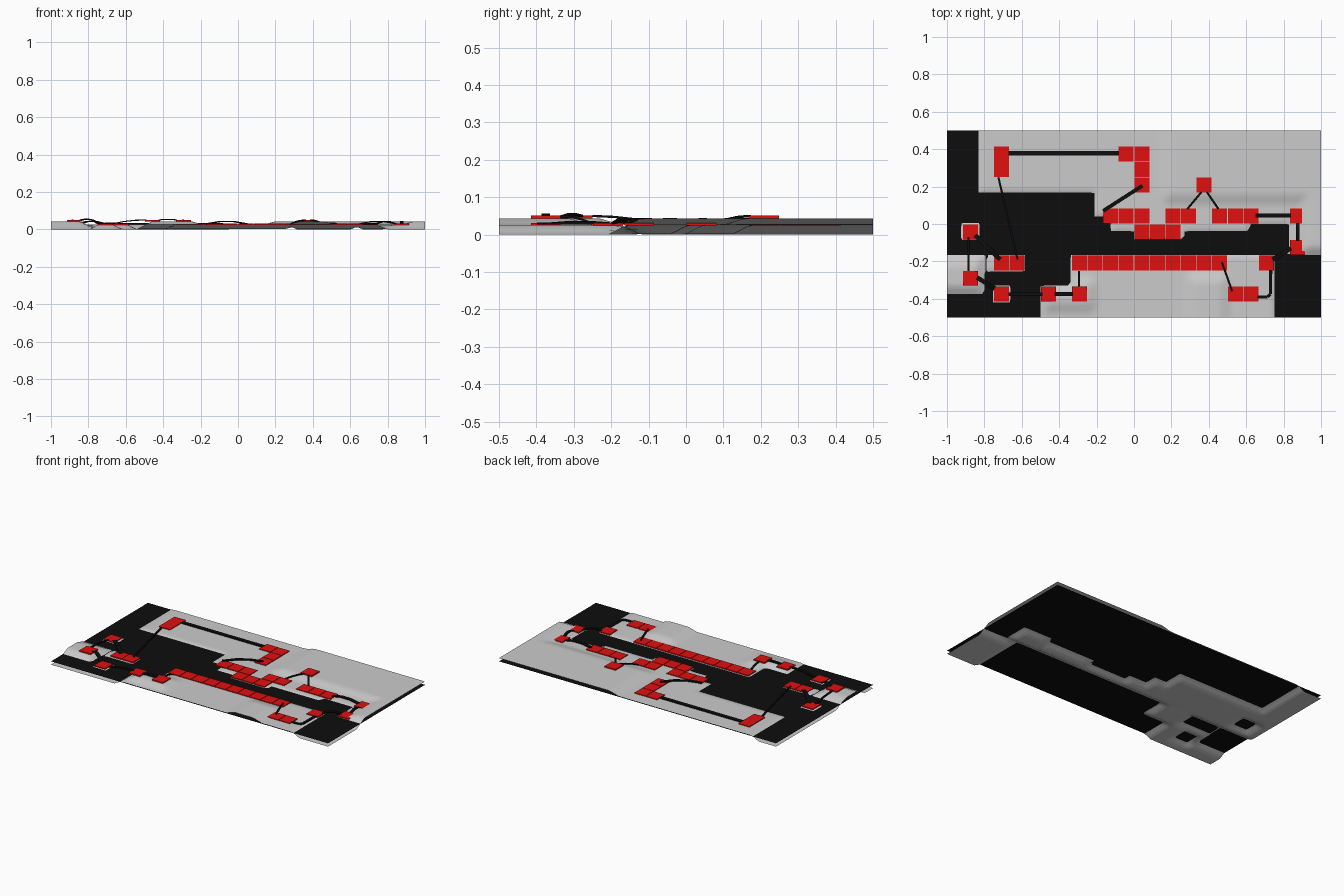
import bpy, bmesh, math
from mathutils import Vector

if "Cube" in bpy.data.objects:
    bpy.data.objects.remove(bpy.data.objects["Cube"])

WATER_Z, LOW, HIGH = 0.0215, 0.026, 0.043


def material(name, col):
    m = bpy.data.materials.new(name)
    m.diffuse_color = (*col, 1)
    m.use_nodes = True
    m.node_tree.nodes["Principled BSDF"].inputs["Base Color"].default_value = m.diffuse_color
    return m


BLACK = material("black", (0.004, 0.004, 0.004))
RED = material("red", (0.75, 0.005, 0.005))


def finish(bm, name, mat=None):
    me = bpy.data.meshes.new(name)
    bm.to_mesh(me)
    bm.free()
    ob = bpy.data.objects.new(name, me)
    bpy.context.collection.objects.link(ob)
    if mat:
        me.materials.append(mat)
    return ob


def rect_dist(x, y, r):
    # signed distance to a rectangle (x0, x1, y0, y1), negative inside
    dx, dy = max(r[0] - x, x - r[1]), max(r[2] - y, y - r[3])
    return math.hypot(max(dx, 0), max(dy, 0)) + min(max(dx, dy), 0)


# Areas below the black water sheet, islands inside them, raised ground
water = [(-1.2, -.833, -.165, .7), (-1.2, -.21, -.165, .167), (-.4, -.125, -.165, .04),
         (-.3, 0, -.165, -.04), (-.2, .3, -.165, -.083), (.27, .65, -.165, -.04),
         (.62, .83, -.165, 0), (.75, 1.2, -.7, -.165), (-1.2, -.5, -.7, -.375),
         (-.8, -.5, -.5, -.1), (-.6, -.34, -.33, -.1)]
islands = [(-.79, -.583, -.255, -.165), (-.755, -.66, -.42, -.33), (-.925, -.825, -.085, .005)]
hills = [(.2, 1.2, .16, .7), (.94, 1.2, -.15, .7), (.33, .46, -.7, -.31),
         (-1.2, -.83, -.33, -.23), (-.5, -.25, -.42, -.335)]


def ground(x, y):
    shore = min(rect_dist(x, y, r) for r in water)
    shore = max([shore] + [-rect_dist(x, y, r) for r in islands])
    hill = min(rect_dist(x, y, r) for r in hills)
    land = LOW + (HIGH - LOW) * max(0, min(1, 1 - hill / 0.06))
    return max(0, min(land, WATER_Z + 0.5 * shore))


# Open terrain sheet
bm = bmesh.new()
NX, NY = 96, 48
grid = [[bm.verts.new((x, y, ground(x, y))) for x in (-1 + 2 * i / NX for i in range(NX + 1))]
        for y in (-.5 + j / NY for j in range(NY + 1))]
for j in range(NY):
    for i in range(NX):
        f = bm.faces.new((grid[j][i], grid[j][i + 1], grid[j + 1][i + 1], grid[j + 1][i]))
        f.smooth = True
finish(bm, "terrain")

# Flat water sheet
bm = bmesh.new()
bm.faces.new([bm.verts.new((x, y, WATER_Z)) for x, y in ((-1, -.5), (1, -.5), (1, .5), (-1, .5))])
finish(bm, "water_sheet", BLACK)


def tile(x, y, high=False, sy=.08):
    bm = bmesh.new()
    z0, z1 = (.043, .051) if high else (.024, .031)
    bmesh.ops.create_cube(bm, size=1)
    bmesh.ops.scale(bm, vec=(.08, sy, z1 - z0), verts=bm.verts)
    bmesh.ops.translate(bm, vec=(x, y, (z0 + z1) / 2), verts=bm.verts)
    finish(bm, "path_tile", RED)


# Rows of tiles as grid columns at a fixed y
C = 1 / 12
rows = [(-.208, range(-4, 6)), (-.208, (-9, -8, 8)), (.042, (-2, -1, 0, 2, 3, 5, 6, 7, 10)),
        (-.042, (0, 1, 2, -11)), (.375, (-1, 0)), (.292, (0,)), (.208, (0,)),
        (-.125, (10,)), (-.375, (-9, 6, 7))]
for y, cols in rows:
    for c in cols:
        tile((c + .5) * C, y)
for x, y in ((.375, .208), (-.875, -.29), (-.4583, -.375), (-.2917, -.375)):
    tile(x, y, True)
tile(-.708, .333, False, .163)


def bar(name, a, b, width, rise=0.0, n=6):
    # strip of rectangular section from a to b, arched by rise
    a, b = Vector(a), Vector(b)
    d = b - a
    side = Vector((-d.y, d.x, 0)).normalized() * width / 2
    bm = bmesh.new()
    rings = []
    for k in range(n + 1):
        t = k / n
        p = a + d * t
        p.z += rise * min(1, 3 * t, 3 * (1 - t))
        lift = Vector((0, 0, .003))
        rings.append([bm.verts.new(q) for q in
                      (p - side - lift, p + side - lift, p + side + lift, p - side + lift)])
    for r, s in zip(rings, rings[1:]):
        for k in range(4):
            bm.faces.new((r[k], r[(k + 1) % 4], s[(k + 1) % 4], s[k]))
    bm.faces.new(rings[0][::-1])
    bm.faces.new(rings[-1])
    bmesh.ops.recalc_face_normals(bm, faces=bm.faces)
    finish(bm, name, BLACK)


L, H = .03, .05
# Thin ladders between levels
for a, b in (((-.725, .25, L), (-.622, -.19, L)), ((-.885, -.07, L), (-.885, -.25, H)),
             ((-.295, -.25, L), (-.295, -.335, H)), ((.47, -.205, L), (.525, -.36, L)),
             ((.36, .17, H), (.285, .08, L)), ((.39, .17, H), (.452, .08, L))):
    bar("ladder", a, b, .011, .004)

# Wider arched bridges
for a, b, w, r in (((-.67, .378, L), (-.08, .378, L), .026, 0),
                   ((.045, .205, L), (-.165, .07, L), .02, .012),
                   ((.65, .045, L), (.84, .045, L), .022, .012),
                   ((.876, .005, L), (.876, -.09, L), .018, .012),
                   ((.84, -.13, L), (.74, -.19, L), .024, .012),
                   ((-.84, -.285, H), (-.745, -.345, L), .024, .012),
                   ((-.67, -.375, L), (-.49, -.375, H), .018, .005),
                   ((-.425, -.375, H), (-.325, -.375, H), .022, .003),
                   ((-.85, -.06, L), (-.715, -.19, L), .024, .012)):
    bar("bridge", a, b, w, r)

# Bent road in the south-east
road = [(.66, -.39, L), (.715, -.39, L), (.729, -.375, L), (.731, -.245, L)]
for a, b in zip(road, road[1:]):
    bar("bent_road", a, b, .017, 0, 1)
